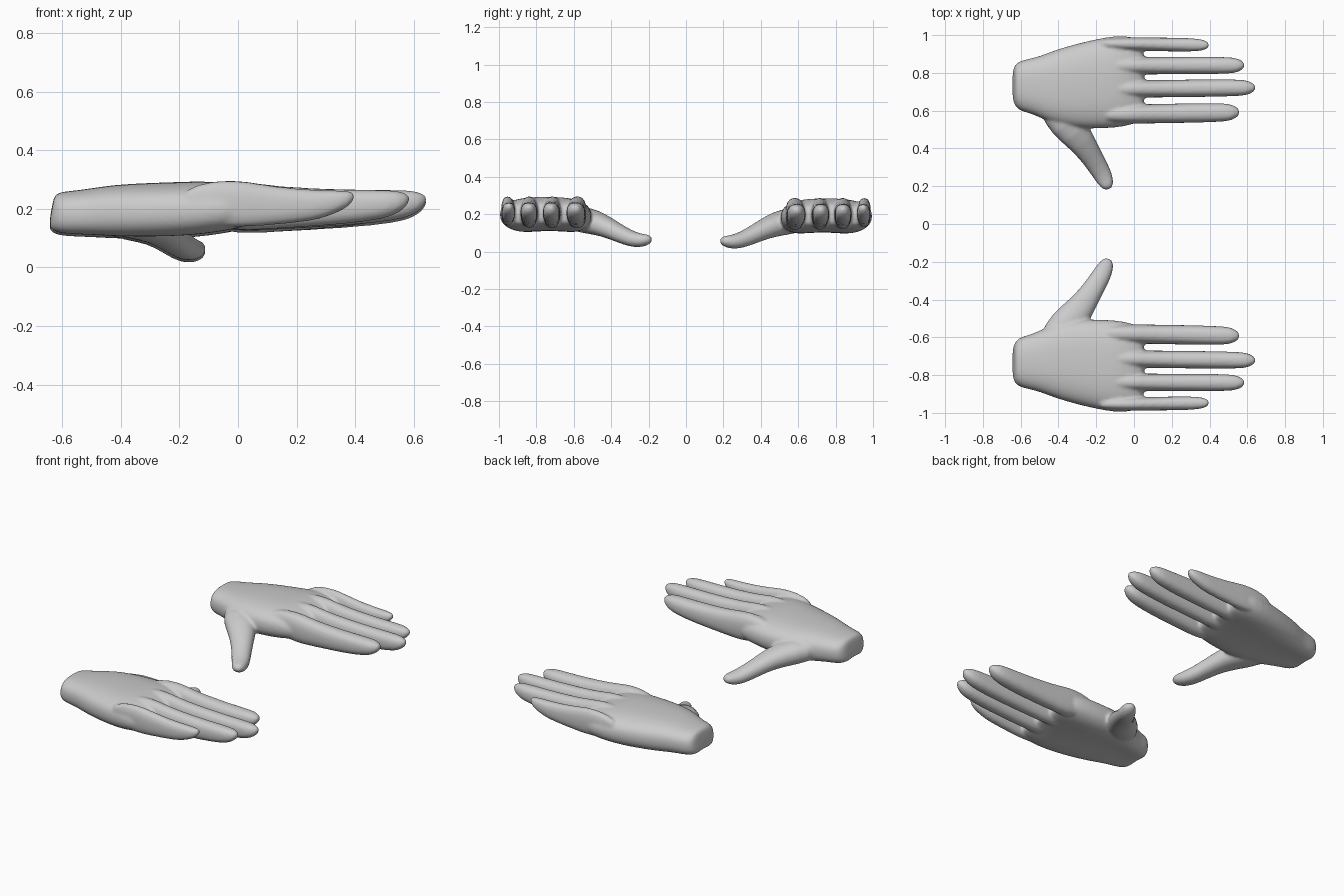
import bpy, bmesh, math
from mathutils import Vector

if "Cube" in bpy.data.objects:
    bpy.data.objects.remove(bpy.data.objects["Cube"])

skin = bpy.data.materials.new("plain grey")
skin.diffuse_color = (0.6, 0.6, 0.6, 1)
skin.use_nodes = True
skin.node_tree.nodes["Principled BSDF"].inputs["Base Color"].default_value = skin.diffuse_color
N = 24  # points around each cross-section


def loft(bm, stations, power=2.0, cup=0.0):
    """Skin closed tube through (centre, half width, half height) stations."""
    rings = []
    for i, (c, a, b) in enumerate(stations):
        before = Vector(stations[max(i - 1, 0)][0])
        after = Vector(stations[min(i + 1, len(stations) - 1)][0])
        t = (after - before).normalized()
        side = Vector((-t.y, t.x, 0)).normalized()
        up = t.cross(side)
        ring = []
        for k in range(N):
            ang = math.tau * k / N
            co, si = math.cos(ang), math.sin(ang)
            u = math.copysign(abs(co) ** (2 / power), co)
            v = math.copysign(abs(si) ** (2 / power), si)
            if v < 0:  # hollow underside
                v *= 1 - cup * max(0, 1 - (u / 0.7) ** 2)
            ring.append(bm.verts.new(Vector(c) + side * a * u + up * b * v))
        rings.append(ring)
    for r, s in zip(rings, rings[1:]):
        for k in range(N):
            bm.faces.new((r[k], r[(k + 1) % N], s[(k + 1) % N], s[k]))
    bm.faces.new(rings[0][::-1])
    bm.faces.new(rings[-1])


def finger(bm, y_root, y_tip, tip, w, low):
    """Finger from knuckle to an upturned tip; low = underside near the root."""
    rows = [  # x, half width, underside, top
        (-0.20, w * 0.6, 0.17, 0.26), (-0.08, w * 0.95, 0.13, 0.292),
        (0.02, w * 1.02, low, 0.288), (0.12, w, low + 0.008, 0.268),
        (0.12 + (tip - 0.12) * 0.5, w * 1.02, low + 0.022, 0.257),
        (tip - 0.09, w * 0.97, low + 0.04, 0.257),
        (tip - 0.045, w * 0.88, low + 0.058, 0.256),
        (tip - 0.018, w * 0.68, low + 0.078, 0.255),
        (tip - 0.004, w * 0.42, low + 0.098, 0.252),
        (tip + 0.002, w * 0.2, 0.232, 0.248)]
    st = []
    for x, a, z0, z1 in rows:
        f = min(max(x / tip, -0.5), 1)
        z0 = min(z0, z1 - 0.012)
        st.append(((x, y_root + (y_tip - y_root) * f, (z0 + z1) / 2), a, (z1 - z0) / 2))
    loft(bm, st, 2.4)


def hand(name, mirror, lift):
    bm = bmesh.new()
    # wrist and palm: x, inner y, outer y, underside, top
    palm = [(-0.64, 0.66, 0.81, 0.125, 0.225), (-0.632, 0.63, 0.84, 0.107, 0.24),
            (-0.61, 0.60, 0.862, 0.094, 0.25), (-0.56, 0.588, 0.875, 0.09, 0.254),
            (-0.50, 0.565, 0.888, 0.087, 0.262), (-0.42, 0.525, 0.922, 0.08, 0.275),
            (-0.30, 0.505, 0.957, 0.078, 0.281), (-0.20, 0.503, 0.980, 0.08, 0.284),
            (-0.10, 0.508, 0.999, 0.09, 0.288), (-0.02, 0.520, 0.996, 0.105, 0.276),
            (0.03, 0.545, 0.975, 0.12, 0.255), (0.055, 0.57, 0.93, 0.14, 0.235)]
    loft(bm, [((x, 0.75, (z0 + z1) / 2), (y1 - y0) / 2, (z1 - z0) / 2)
              for x, y0, y1, z0, z1 in palm], 2.6, 0.25)
    # shift each palm ring sideways to its own middle
    bm.verts.ensure_lookup_table()
    for i, (x, y0, y1, z0, z1) in enumerate(palm):
        for v in bm.verts[i * N:(i + 1) * N]:
            v.co.y += (y0 + y1) / 2 - 0.75
    # four fingers
    finger(bm, 0.582, 0.592, 0.55, 0.051, 0.112)
    finger(bm, 0.715, 0.722, 0.635, 0.046, 0.112)
    finger(bm, 0.838, 0.840, 0.578, 0.046, 0.115)
    finger(bm, 0.953, 0.947, 0.395, 0.036, 0.128)
    # thumb
    loft(bm, [((-0.46, 0.64, 0.17), 0.07, 0.055), ((-0.36, 0.54, 0.165), 0.10, 0.075),
              ((-0.275, 0.435, 0.130), 0.072, 0.056), ((-0.22, 0.35, 0.085), 0.057, 0.046),
              ((-0.172, 0.272, 0.052), 0.052, 0.042), ((-0.148, 0.222, 0.053), 0.043, 0.034),
              ((-0.139, 0.195, 0.060), 0.030, 0.024), ((-0.136, 0.184, 0.064), 0.015, 0.012)], 2.2)
    for v in bm.verts:
        v.co.y *= mirror
        v.co.z += lift
    bmesh.ops.recalc_face_normals(bm, faces=bm.faces)
    me = bpy.data.meshes.new(name)
    bm.to_mesh(me)
    bm.free()
    ob = bpy.data.objects.new(name, me)
    bpy.context.collection.objects.link(ob)
    # round the sections, fuse the parts, then soften the joins
    ob.modifiers.new("round", 'SUBSURF').levels = 1
    fuse = ob.modifiers.new("fuse", 'REMESH')
    fuse.mode = 'VOXEL'
    fuse.voxel_size = 0.008
    soft = ob.modifiers.new("soften", 'SMOOTH')
    soft.factor, soft.iterations = 0.5, 8
    dg = bpy.context.evaluated_depsgraph_get()
    baked = bpy.data.meshes.new_from_object(ob.evaluated_get(dg))
    ob.modifiers.clear()
    ob.data = baked
    baked.materials.clear()
    baked.materials.append(skin)
    for p in baked.polygons:
        p.use_smooth = True
        p.material_index = 0


hand("left_hand", 1, 0.0)
hand("right_hand", -1, 0.008)
